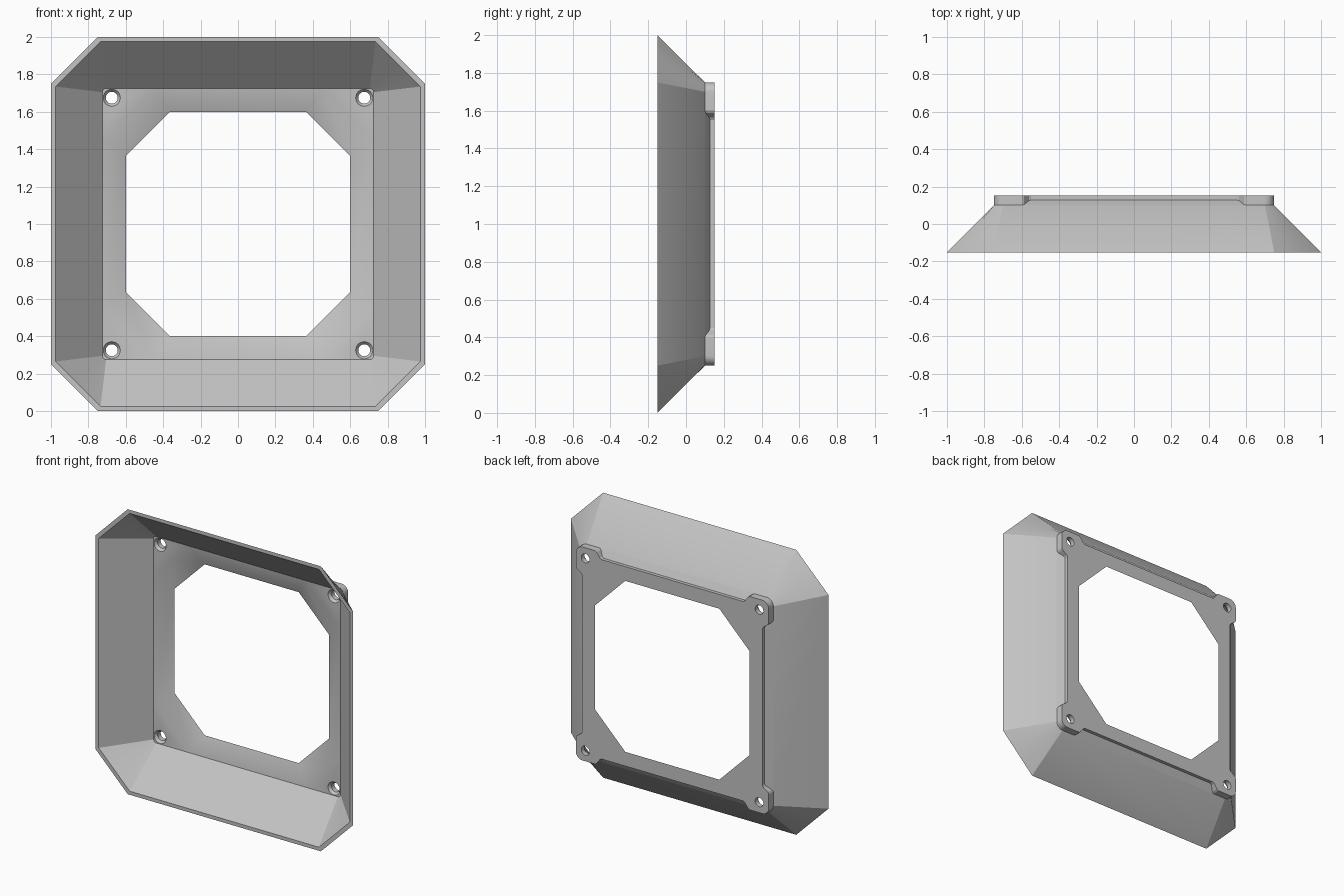
import bpy
import bmesh
from math import sin, cos, pi

cube = bpy.data.objects.get("Cube")
if cube:
    bpy.data.objects.remove(cube, do_unlink=True)

FRONT, FLOOR, BACK = -0.152, 0.1, 0.152
STEPS = 6

grey = bpy.data.materials.new("light grey plastic")
grey.use_nodes = True
colour = (0.55, 0.55, 0.55, 1)
grey.diffuse_color = colour
grey.node_tree.nodes["Principled BSDF"].inputs["Base Color"].default_value = colour


def four_corners(corner):
    """Repeat one corner's (x, z) points around all four corners."""
    ring = []
    for _ in range(4):
        ring += corner
        corner = [(-z, x) for x, z in corner]
    return ring


def chamfered(half, cut, steps=STEPS):
    return four_corners([(half - cut * i / steps, half - cut + cut * i / steps)
                         for i in range(steps + 1)])


def arc(half, radius):
    c = half - radius
    return [(c + radius * cos(pi / 2 * i / STEPS), c + radius * sin(pi / 2 * i / STEPS))
            for i in range(STEPS + 1)]


def rounded(half, radius):
    return four_corners(arc(half, radius))


def circle(cx, cz, radius, sides=24):
    return [(cx + radius * cos(2 * pi * i / sides), cz + radius * sin(2 * pi * i / sides))
            for i in range(sides)]


def loft(name, sections):
    """Closed solid through (y, ring) sections, centred at z = 1."""
    bm = bmesh.new()
    rings = [[bm.verts.new((x, y, z + 1)) for x, z in ring] for y, ring in sections]
    for a, b in zip(rings, rings[1:]):
        for i in range(len(a)):
            j = (i + 1) % len(a)
            bm.faces.new((a[i], a[j], b[j], b[i]))
    bm.faces.new(rings[0])
    bm.faces.new(rings[-1])
    bmesh.ops.recalc_face_normals(bm, faces=bm.faces)
    mesh = bpy.data.meshes.new(name)
    bm.to_mesh(mesh)
    bm.free()
    mesh.materials.append(grey)
    obj = bpy.data.objects.new(name, mesh)
    bpy.context.collection.objects.link(obj)
    return obj


def combine(target, other, operation):
    bpy.context.view_layer.objects.active = target
    mod = target.modifiers.new(operation.lower(), "BOOLEAN")
    mod.operation, mod.solver, mod.object = operation, "EXACT", other
    bpy.ops.object.modifier_apply(modifier=mod.name)
    bpy.data.objects.remove(other, do_unlink=True)


# Flared hood with a shallow shoulder behind it
hood = loft("flared_hood_frame", [
    (FRONT, chamfered(1.0, 0.25)),
    (FLOOR, rounded(0.75, 0.05)),
    (0.128, rounded(0.7, 0.04)),
])

# Back plate with rounded mounting tabs blending into its sides
ease = [(0.7 + 0.049 * (1 - cos(pi * i / 4)) / 2, 0.55 + 0.0125 * i) for i in range(5)]
tab = ease + arc(0.749, 0.05) + [(z, x) for x, z in reversed(ease)]
plate_ring = four_corners(tab)
combine(hood, loft("tabbed_plate", [(0.03, plate_ring), (BACK, plate_ring)]), "UNION")

# Hollow inside of the hood
combine(hood, loft("hood_hollow", [
    (FRONT - 0.05, chamfered(1.025, 0.255)),
    (FRONT, chamfered(0.975, 0.24)),
    (FLOOR, rounded(0.725, 0.02)),
]), "DIFFERENCE")

# Eight-sided opening with sloping sides
combine(hood, loft("opening", [
    (0.06, chamfered(0.724, 0.27, 1)),
    (FLOOR, chamfered(0.724, 0.27, 1)),
    (BACK, chamfered(0.6, 0.235, 1)),
    (BACK + 0.05, chamfered(0.6, 0.235, 1)),
]), "DIFFERENCE")

# Countersunk screw holes
for sx in (-1, 1):
    for sz in (-1, 1):
        x, z = 0.675 * sx, 0.675 * sz
        combine(hood, loft("screw_hole", [
            (0.08, circle(x, z, 0.046)),
            (FLOOR, circle(x, z, 0.046)),
            (0.118, circle(x, z, 0.032)),
            (BACK + 0.05, circle(x, z, 0.032)),
        ]), "DIFFERENCE")

bpy.ops.object.select_all(action="DESELECT")
hood.select_set(True)
bpy.context.view_layer.objects.active = hood
bpy.ops.object.shade_smooth_by_angle(angle=pi / 9)
